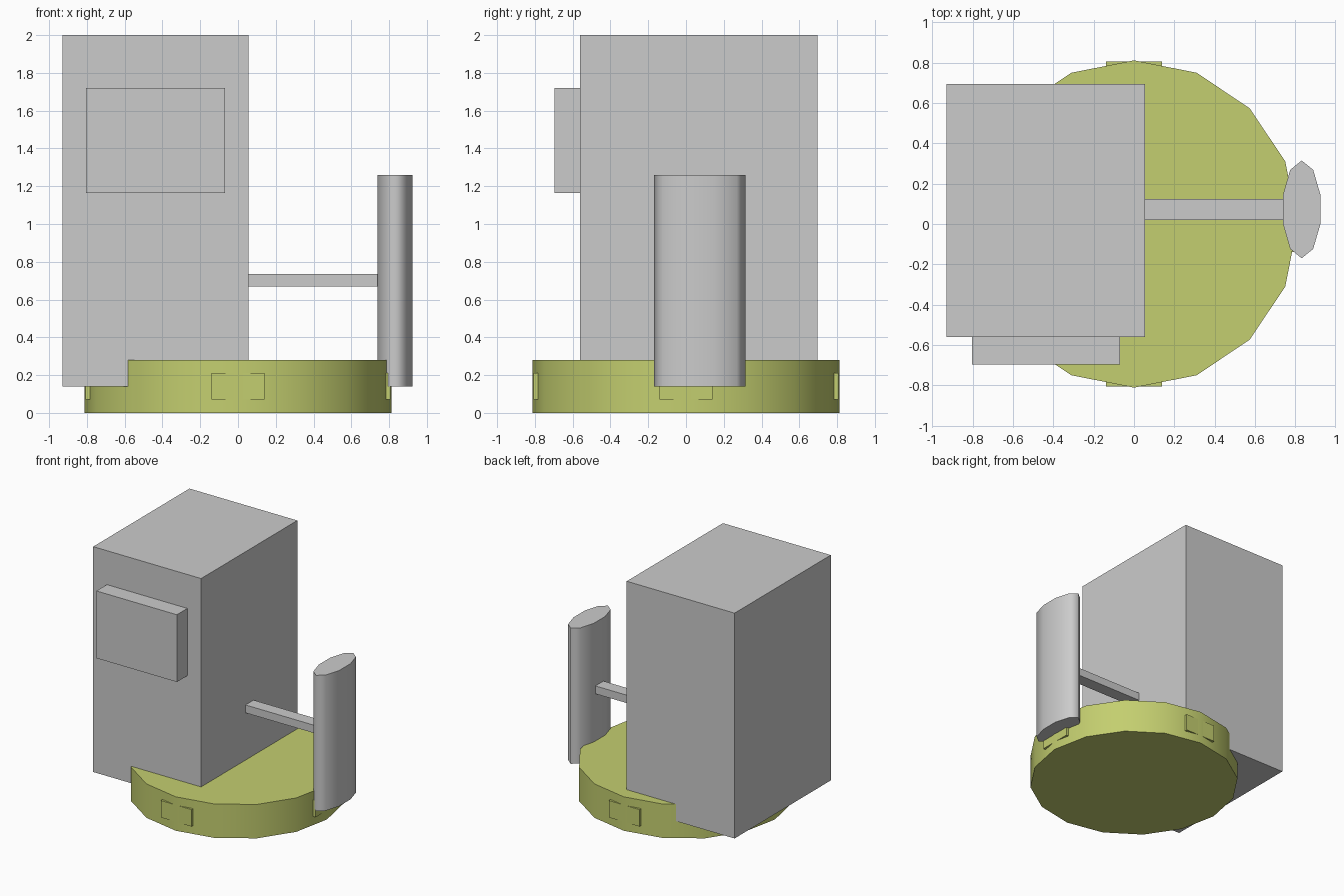
import bpy
from math import radians

if "Cube" in bpy.data.objects:
    bpy.data.objects.remove(bpy.data.objects["Cube"])


def box(name, x, y, z):
    """Box from (min, max) ranges on each axis."""
    bpy.ops.mesh.primitive_cube_add(
        size=1, location=[(r[0] + r[1]) / 2 for r in (x, y, z)])
    ob = bpy.context.object
    ob.name = name
    ob.scale = [r[1] - r[0] for r in (x, y, z)]
    bpy.ops.object.transform_apply(location=False, rotation=False, scale=True)
    return ob


def column(name, sides, rx, ry, z, centre=(0, 0), smooth=45):
    """Elliptical prism with smooth sides and crisp caps."""
    bpy.ops.mesh.primitive_cylinder_add(
        vertices=sides, radius=1, depth=z[1] - z[0],
        location=(*centre, (z[0] + z[1]) / 2))
    ob = bpy.context.object
    ob.name = name
    ob.scale = (rx, ry, 1)
    bpy.ops.object.transform_apply(location=False, rotation=False, scale=True)
    bpy.ops.object.shade_smooth_by_angle(angle=radians(smooth))
    return ob


green = bpy.data.materials.new("lime_green")
green.diffuse_color = (0.55, 0.62, 0.16, 1)
green.use_nodes = True
green.node_tree.nodes["Principled BSDF"].inputs["Base Color"].default_value = green.diffuse_color

# Round base
base = column("round_base", 16, 0.812, 0.812, (0, 0.28))
base.data.materials.append(green)

# Four small tabs around the base rim
R = 0.807
for side, s in (("a", -1), ("b", 1)):
    outer = sorted((s * 0.70, s * R))
    for tab in (box("base_tab_y_" + side, (-0.14, 0.14), outer, (0.07, 0.21)),
                box("base_tab_x_" + side, outer, (-0.14, 0.14), (0.07, 0.21))):
        tab.data.materials.append(green)

# Main cabinet and front panel
box("cabinet", (-0.93, 0.055), (-0.56, 0.695), (0.14, 2.0))
box("front_panel", (-0.805, -0.07), (-0.697, -0.55), (1.165, 1.72))

# Side arm and upright oval paddle
box("side_arm", (0.04, 0.76), (0.02, 0.125), (0.67, 0.735))
column("oval_paddle", 10, 0.097, 0.2425, (0.14, 1.26), (0.832, 0.0725), 82)
